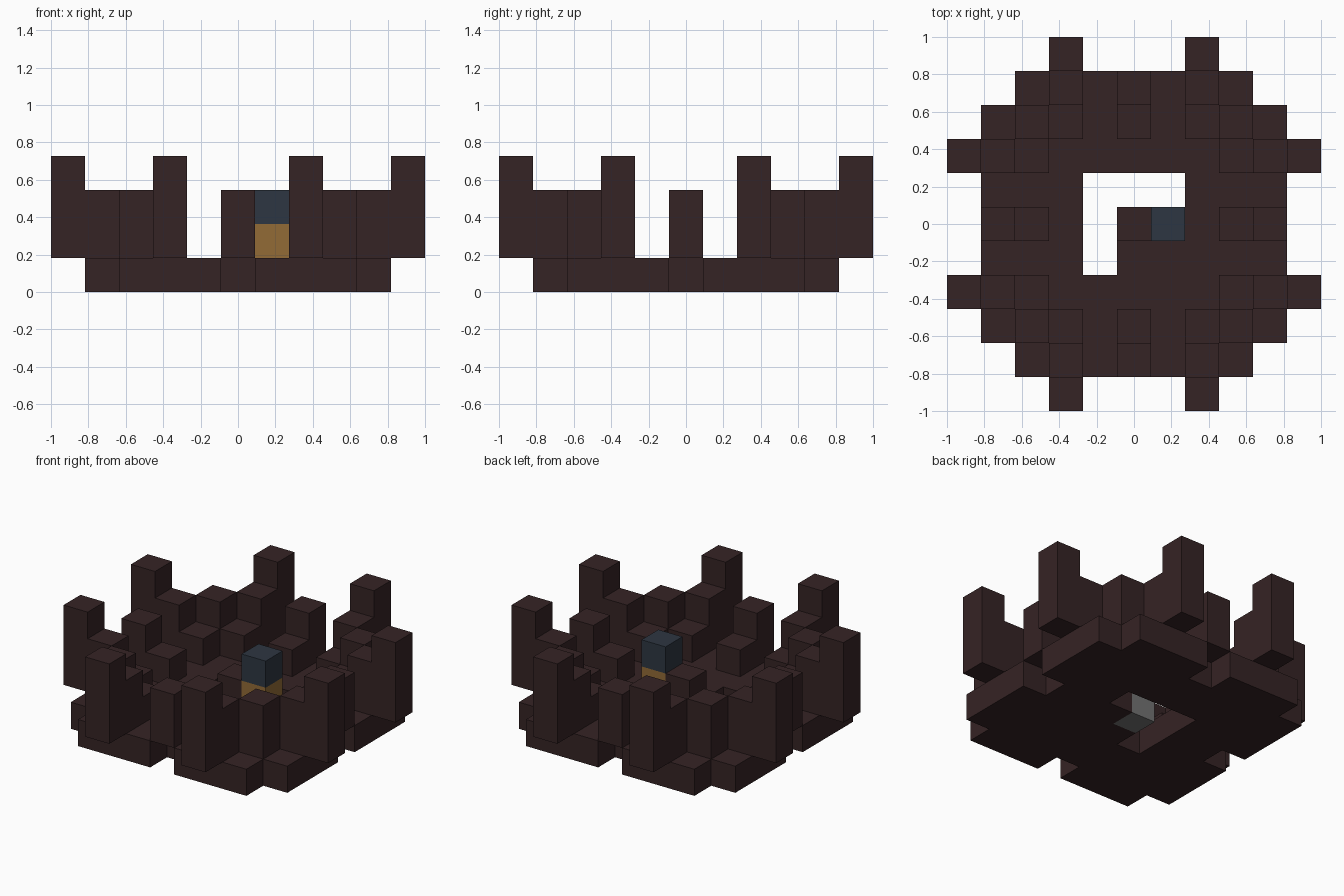
import bpy
import bmesh
from mathutils import Matrix, Vector

if "Cube" in bpy.data.objects:
    bpy.data.objects.remove(bpy.data.objects["Cube"], do_unlink=True)

U = 2 / 11  # block size


def make_material(name, rgb):
    mat = bpy.data.materials.new(name)
    mat.use_nodes = True
    color = (*rgb, 1)
    mat.diffuse_color = color
    mat.node_tree.nodes["Principled BSDF"].inputs["Base Color"].default_value = color
    return mat


brick = make_material("dark red brick", (0.036, 0.017, 0.018))
slate = make_material("slate blue", (0.027, 0.037, 0.054))
amber = make_material("amber", (0.287, 0.147, 0.037))
grey = make_material("grey", (0.171, 0.171, 0.171))


def finish(name, bm, mat):
    bmesh.ops.recalc_face_normals(bm, faces=bm.faces)
    mesh = bpy.data.meshes.new(name)
    bm.to_mesh(mesh)
    bm.free()
    mesh.materials.append(mat)
    obj = bpy.data.objects.new(name, mesh)
    bpy.context.collection.objects.link(obj)


def column(name, x, y, bottom, top, mat=brick):
    """One block wide column between two block levels."""
    bm = bmesh.new()
    place = Matrix.Translation(Vector((x, y, (bottom + top) / 2)) * U)
    scale = Matrix.Diagonal((U, U, (top - bottom) * U, 1))
    bmesh.ops.create_cube(bm, size=1, matrix=place @ scale)
    finish(name, bm, mat)


def is_floor(x, y):
    near, far = sorted((abs(x), abs(y)))
    if far == 4:
        return 1 <= near <= 3          # notch mid-side, cut corners
    shaft = (y == 1 and abs(x) <= 1) or (x == -1 and abs(y) <= 1)
    return not shaft and (x, y) != (0, 0)


# Floor slab: a grid of cells with notches and an open shaft, extruded up
bm = bmesh.new()
bmesh.ops.create_grid(bm, x_segments=9, y_segments=9, size=4.5 * U)
gaps = []
for face in bm.faces:
    c = face.calc_center_median() / U
    if not is_floor(round(c.x), round(c.y)):
        gaps.append(face)
bmesh.ops.delete(bm, geom=gaps, context="FACES")
raised = bmesh.ops.extrude_face_region(bm, geom=bm.faces[:], use_keep_orig=True)
verts = [g for g in raised["geom"] if isinstance(g, bmesh.types.BMVert)]
bmesh.ops.translate(bm, verts=verts, vec=(0, 0, U))
finish("floor_slab", bm, brick)

# Stepped walls that climb outward, repeated in all four quadrants
for sx, x_side in ((-1, "right"), (1, "left")):
    for sy, y_side in ((-1, "front"), (1, "back")):
        corner = f"{y_side}_{x_side}"
        column(f"corner_pillar_{corner}", 3 * sx, 3 * sy, 1, 3)
        for top, part in ((2, "low_step"), (3, "high_step"), (4, "tower")):
            out = top + 1
            column(f"side_{part}_{corner}", out * sx, 2 * sy, 1, top)
            column(f"end_{part}_{corner}", 2 * sx, out * sy, 1, top)

# Two steps in the middle of each side
for side, dx, dy in (("front", 0, -1), ("back", 0, 1), ("left", 1, 0), ("right", -1, 0)):
    column(f"middle_low_step_{side}", 3 * dx, 3 * dy, 1, 2)
    column(f"middle_high_step_{side}", 4 * dx, 4 * dy, 1, 3)

# Centre blocks
column("hidden_core", 0, 0, 0, 1, grey)
column("centre_step", 0, 0, 1, 2)
column("amber_block", 1, 0, 1, 2, amber)
column("slate_block", 1, 0, 2, 3, slate)
